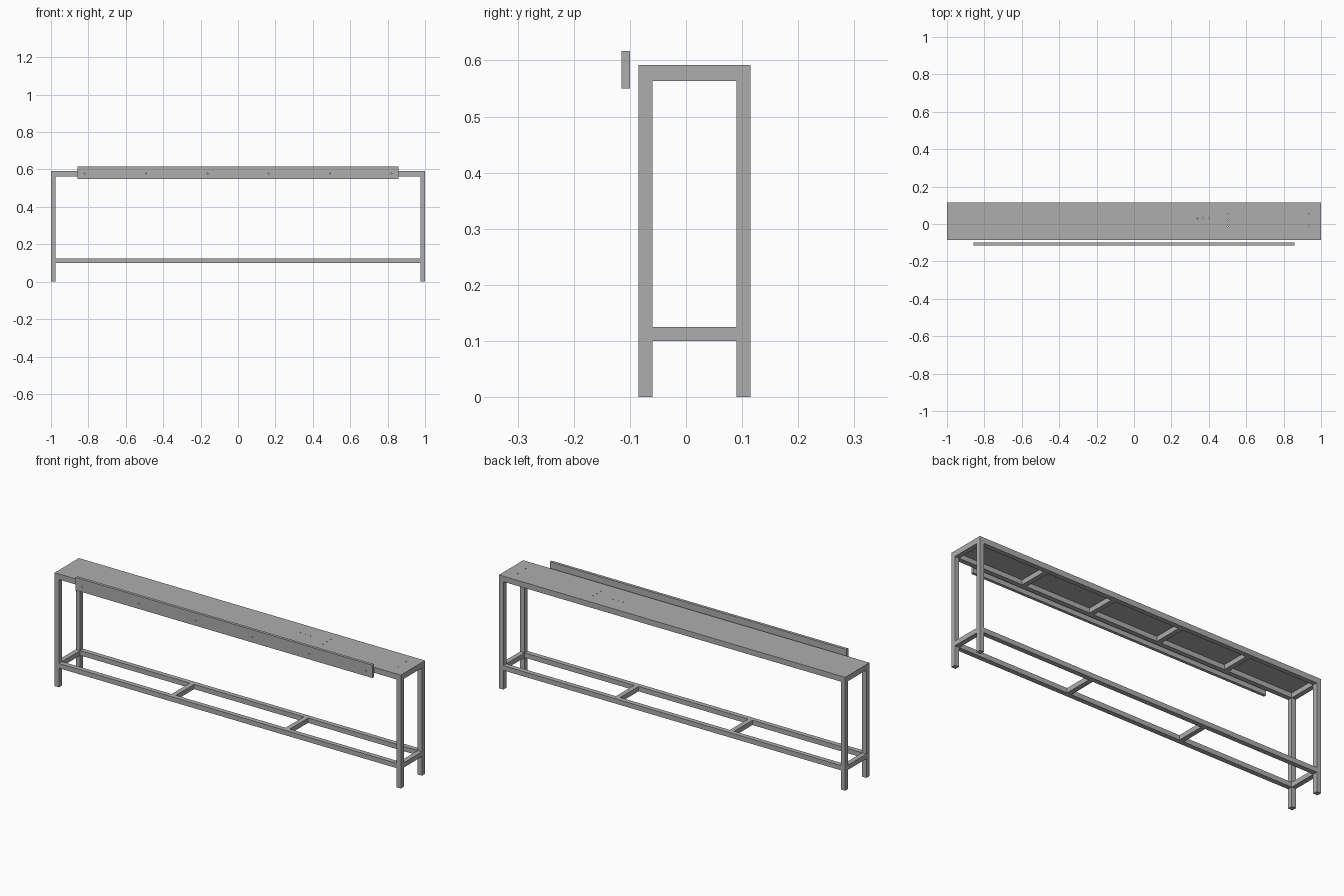
import bpy
import bmesh
from mathutils import Matrix, Vector

cube = bpy.data.objects.get("Cube")
if cube:
    bpy.data.objects.remove(cube, do_unlink=True)

steel = bpy.data.materials.new("grey_steel")
steel.use_nodes = True
GREY = (0.42, 0.42, 0.42, 1)
steel.diffuse_color = GREY
steel.node_tree.nodes["Principled BSDF"].inputs["Base Color"].default_value = GREY

T = 0.025                  # square bar thickness
FRONT, BACK = -0.085, 0.115
PLATE_Z, TOP_Z = 0.588, 0.592
SHELF_Z = 0.1
MID_Y = (FRONT + BACK) / 2


def finish(name, bm):
    mesh = bpy.data.meshes.new(name)
    bm.to_mesh(mesh)
    bm.free()
    mesh.materials.append(steel)
    obj = bpy.data.objects.new(name, mesh)
    bpy.context.collection.objects.link(obj)
    return obj


def box(name, lo, hi):
    lo, hi = Vector(lo), Vector(hi)
    bm = bmesh.new()
    bmesh.ops.create_cube(bm, size=1, matrix=Matrix.Translation((lo + hi) / 2)
                          @ Matrix.Diagonal((*(hi - lo), 1)))
    return finish(name, bm)


def drill(obj, centres, radius, rotation):
    """Cut round through holes at the given centres."""
    bm = bmesh.new()
    for c in centres:
        bmesh.ops.create_cone(bm, cap_ends=True, segments=16, radius1=radius,
                              radius2=radius, depth=0.06,
                              matrix=Matrix.Translation(c) @ rotation)
    cutter = finish(obj.name + "_hole_cutter", bm)
    cutter.hide_render = True
    cutter.hide_viewport = True
    cutter.display_type = 'WIRE'
    mod = obj.modifiers.new("holes", 'BOOLEAN')
    mod.operation = 'DIFFERENCE'
    mod.solver = 'EXACT'
    mod.object = cutter


# Legs with thin end caps
for side, x in (("right", -1), ("left", 1 - T)):
    for end, y in (("front", FRONT), ("back", BACK - T)):
        box(f"{end}_{side}_leg", (x, y, 0.003), (x + T, y + T, PLATE_Z))
        box(f"{end}_{side}_foot_cap", (x, y, 0), (x + T, y + T, 0.003))


# Horizontal frames: long rails joined by evenly spaced crossbars
def frame(name, z, spans):
    for end, y in (("front", FRONT), ("back", BACK - T)):
        box(f"{name}_{end}_rail", (-1 + T, y, z), (1 - T, y + T, z + T))
    for i in range(spans + 1):
        x = -1 + i * (2 - T) / spans
        box(f"{name}_crossbar_{i + 1}", (x, FRONT + T, z), (x + T, BACK - T, z + T))


frame("top_frame", PLATE_Z - T, 5)
frame("lower_frame", SHELF_Z, 3)

# Top plate with its mounting holes
plate = box("top_plate", (-1, FRONT, PLATE_Z), (1, BACK, TOP_Z))
spots = [(x, 0.03) for x in (0.34, 0.37, 0.4)]
spots += [(0.5, y) for y in (-0.013, 0.02, 0.053)]
spots += [(0.935, y) for y in (-0.013, 0.053)]
drill(plate, [(x, y, TOP_Z) for x, y in spots], 0.003, Matrix.Identity(4))

# Detached front guide board with a row of bolt holes
board = box("front_guide_board", (-0.857, FRONT - 0.03, 0.55),
            (0.857, FRONT - 0.015, 0.617))
drill(board, [(-0.82 + i * 0.328, FRONT - 0.022, 0.578) for i in range(6)],
      0.003, Matrix.Rotation(1.5708, 4, 'X'))
